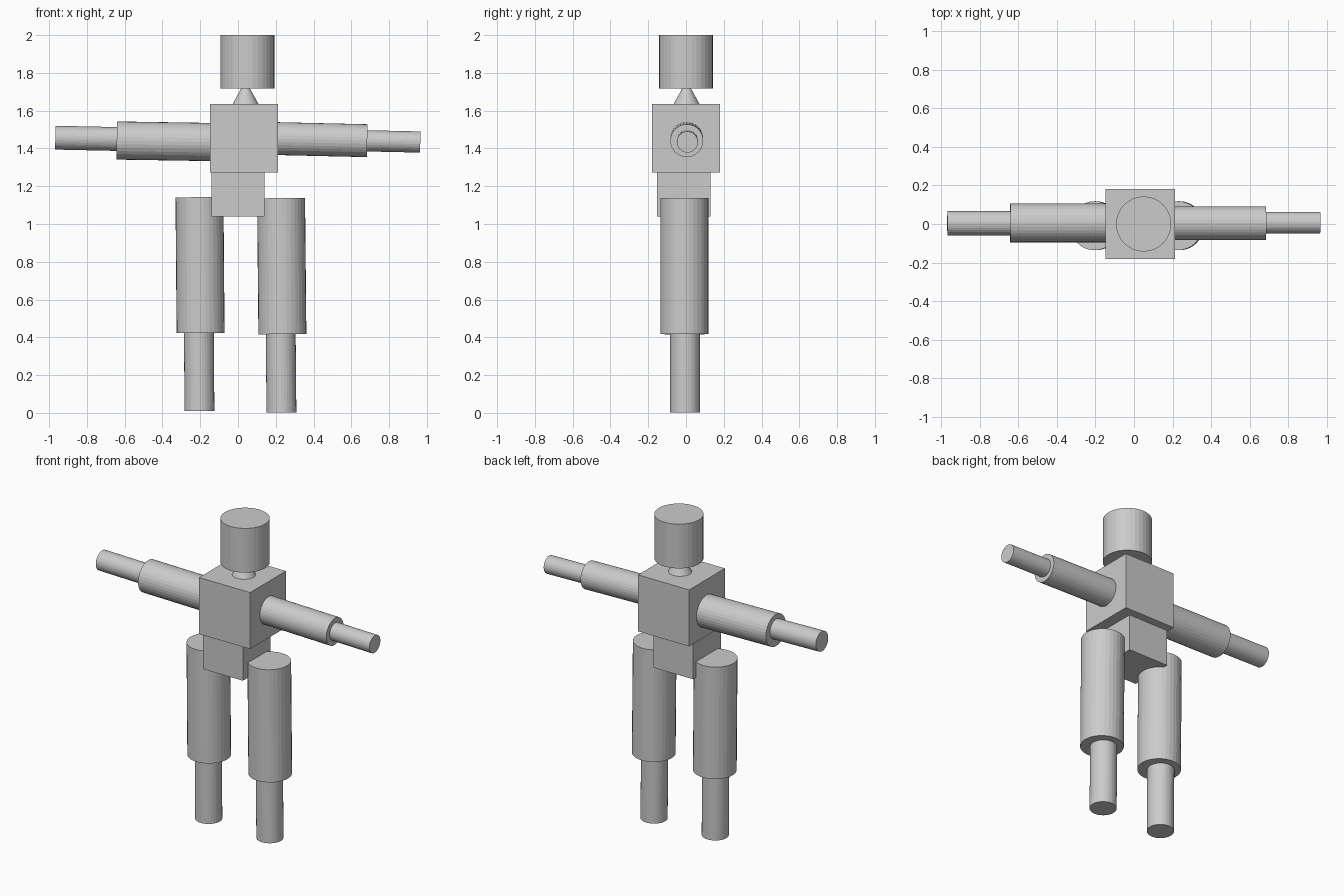
import bpy
from mathutils import Vector

cube = bpy.data.objects.get("Cube")
if cube:
    bpy.data.objects.remove(cube, do_unlink=True)

grey = bpy.data.materials.new("plain_grey")
grey.use_nodes = True
colour = (0.6, 0.6, 0.6, 1)
grey.diffuse_color = colour
grey.node_tree.nodes["Principled BSDF"].inputs["Base Color"].default_value = colour


def finish(name):
    obj = bpy.context.object
    obj.name = name
    obj.data.materials.append(grey)
    return obj


def box(name, centre, size):
    bpy.ops.mesh.primitive_cube_add(size=size, location=centre)
    return finish(name)


def rod(name, start, end, r1, r2=None):
    """Round bar or cone running from start to end."""
    a, b = Vector(start), Vector(end)
    bpy.ops.mesh.primitive_cone_add(
        vertices=32, radius1=r1, radius2=r1 if r2 is None else r2,
        depth=(b - a).length, location=(a + b) / 2,
        rotation=(b - a).to_track_quat('Z', 'Y').to_euler())
    return finish(name)


# Head, neck and body
rod("head", (0.05, 0, 1.717), (0.05, 0, 2.0), 0.143)
rod("neck", (0.04, 0.003, 1.53), (0.04, 0.003, 1.76), 0.126, 0)
box("chest", (0.032, 0, 1.454), 0.362)
box("pelvis", (0.0, -0.012, 1.182), 0.283)

# Arms
rod("right_upper_arm", (-0.08, 0.006, 1.433), (-0.642, 0.006, 1.442), 0.101)
rod("right_forearm", (-0.5, 0.004, 1.447), (-0.967, 0.004, 1.457), 0.063)
rod("left_upper_arm", (0.12, 0.004, 1.454), (0.684, 0.004, 1.441), 0.087)
rod("left_forearm", (0.55, 0.007, 1.443), (0.965, 0.007, 1.434), 0.056)

# Legs
rod("right_thigh", (-0.204, -0.009, 1.142), (-0.198, -0.009, 0.423), 0.127)
rod("right_shin", (-0.208, -0.005, 0.55), (-0.204, -0.005, 0.01), 0.079)
rod("left_thigh", (0.228, -0.009, 1.137), (0.235, -0.009, 0.417), 0.127)
rod("left_shin", (0.225, -0.005, 0.55), (0.23, -0.005, 0.002), 0.079)
